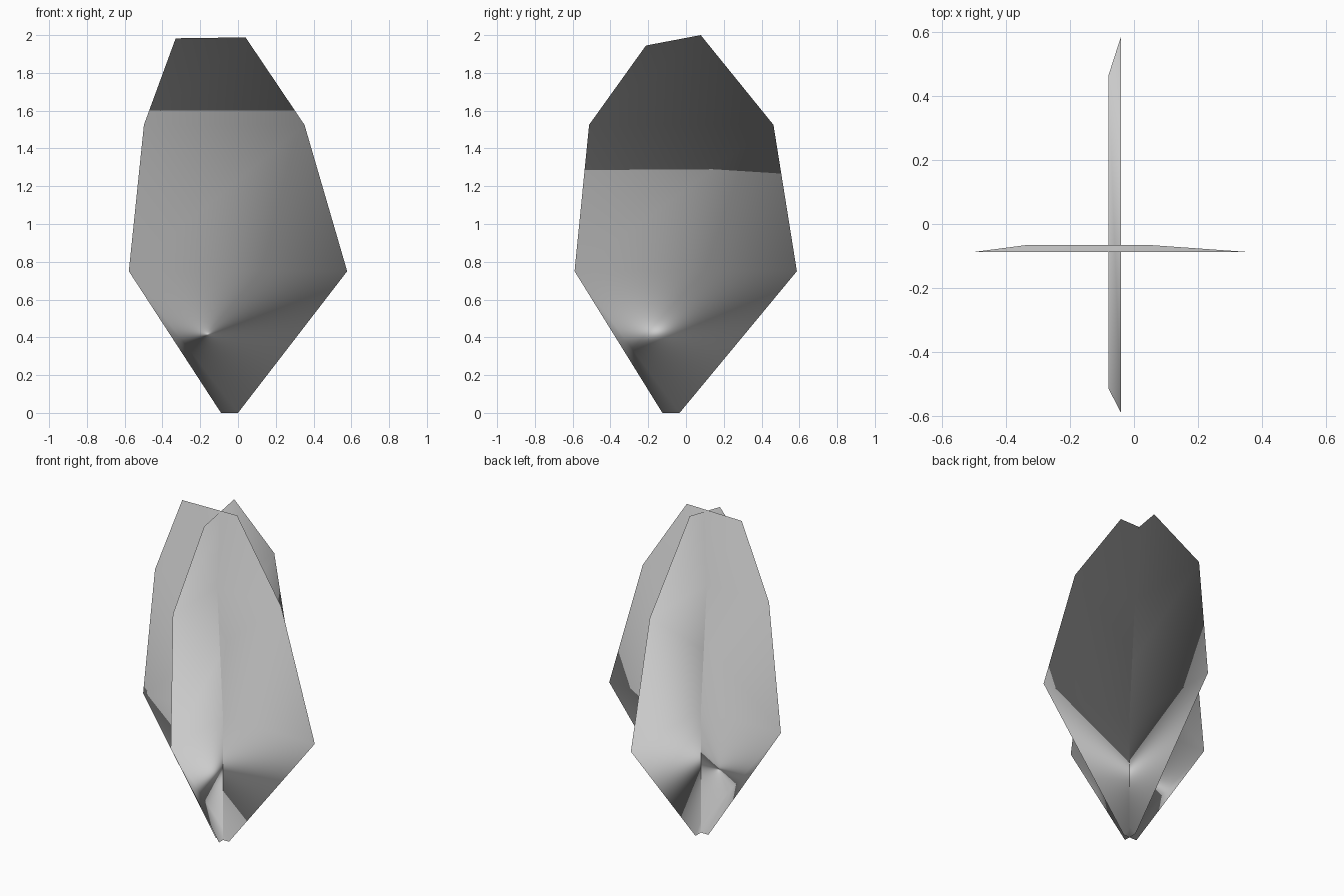
import bpy
from mathutils import Vector

cube = bpy.data.objects.get("Cube")
if cube:
    bpy.data.objects.remove(cube, do_unlink=True)

# One plain grey for both blades
grey = bpy.data.materials.new("plain_grey")
grey.use_nodes = True
colour = (0.6, 0.6, 0.6, 1)
grey.diffuse_color = colour
grey.node_tree.nodes["Principled BSDF"].inputs["Base Color"].default_value = colour

# Foliage shading radiates from a point low on the crossing line
CENTRE = Vector((-0.062, -0.084, 0.15))


def blade(name, rows, along_x):
    """Single sheet from rows of (left, right, left z, right z, depth)."""
    verts = []
    for a, b, za, zb, depth in rows:
        for side, z in ((a, za), (b, zb)):
            verts.append((side, depth, z) if along_x else (depth, side, z))
    # Lower part is a sliver and a wide triangle, then quads up to the tip
    faces = [(0, 1, 2), (2, 1, 3)]
    for i in range(2, len(verts) - 2, 2):
        faces.append((i, i + 1, i + 3, i + 2))
    mesh = bpy.data.meshes.new(name)
    mesh.from_pydata(verts, [], faces)
    mesh.materials.append(grey)
    mesh.shade_smooth()
    mesh.normals_split_custom_set_from_vertices(
        [(v.co - CENTRE).normalized() for v in mesh.vertices])
    obj = bpy.data.objects.new(name, mesh)
    bpy.context.collection.objects.link(obj)
    return obj


# Two crossed blades
blade("wide_leaf_blade", [
    (-0.09, 0.0, 0, 0, -0.087),
    (-0.578, 0.578, 0.75, 0.75, -0.087),
    (-0.498, 0.352, 1.525, 1.525, -0.087),
    (-0.33, 0.04, 1.983, 1.988, -0.065),
], True)
blade("deep_leaf_blade", [
    (-0.125, -0.034, 0, 0, -0.04),
    (-0.59, 0.587, 0.75, 0.75, -0.04),
    (-0.513, 0.463, 1.525, 1.525, -0.08),
    (-0.212, 0.078, 1.945, 2.0, -0.08),
], False)
